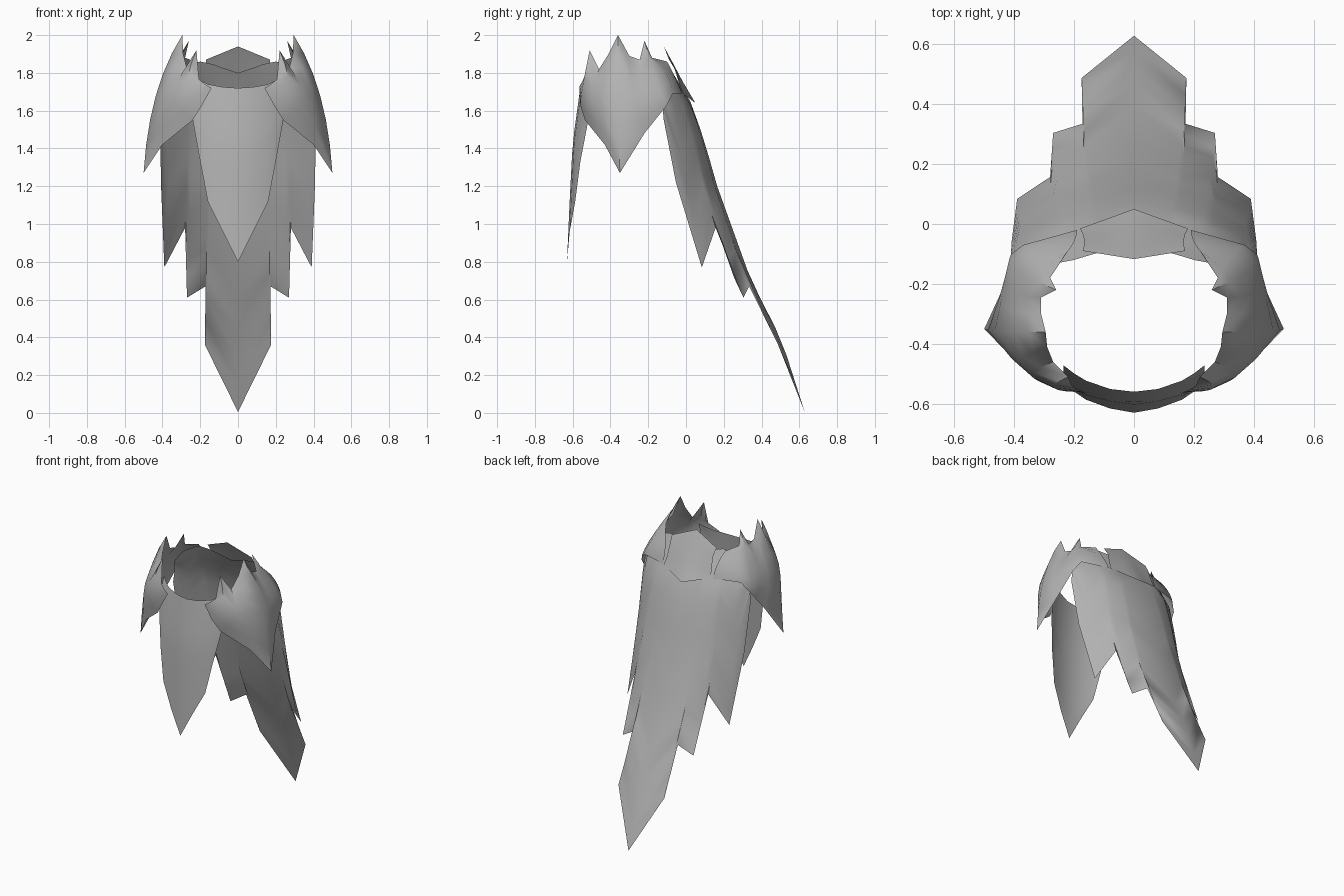
import bpy, bmesh, math
from mathutils import Vector

if "Cube" in bpy.data.objects:
    bpy.data.objects.remove(bpy.data.objects["Cube"])

cloth = bpy.data.materials.new("grey_cloth")
cloth.diffuse_color = (0.45, 0.45, 0.45, 1)
cloth.use_nodes = True
cloth.node_tree.nodes["Principled BSDF"].inputs["Base Color"].default_value = cloth.diffuse_color


def curve(pts, v):
    """Piecewise linear lookup through (z, y) pairs with rising z."""
    for (a, p), (b, q) in zip(pts, pts[1:]):
        if v <= b:
            break
    return p + (q - p) * (v - a) / (b - a)


def sheet(name, columns):
    """Skin a grid of columns on the +x side, mirror it and shade it smooth."""
    bm = bmesh.new()
    grid = [[bm.verts.new(p) for p in col] for col in columns]
    for a, b in zip(grid, grid[1:]):
        for i in range(len(a) - 1):
            bm.faces.new((a[i], a[i + 1], b[i + 1], b[i]))
    bm.normal_update()
    out = sum(f.normal.dot(f.calc_center_median() - Vector((0, -0.3, 1.2)))
              * f.calc_area() for f in bm.faces)
    if out < 0:
        bmesh.ops.reverse_faces(bm, faces=bm.faces[:])
    me = bpy.data.meshes.new(name)
    bm.to_mesh(me)
    bm.free()
    me.materials.append(cloth)
    ob = bpy.data.objects.new(name, me)
    bpy.context.collection.objects.link(ob)
    mod = ob.modifiers.new("mirror", 'MIRROR')
    mod.use_clip = True
    bpy.ops.object.select_all(action='DESELECT')
    ob.select_set(True)
    bpy.context.view_layer.objects.active = ob
    bpy.ops.object.shade_smooth_by_angle(angle=math.radians(50))
    return ob


def drape(top, hem, rows, ease, depth):
    """Columns from top (x, z) to hem (x, z), with y given by depth(x, z)."""
    cols = []
    for (x0, z0), (x1, z1) in zip(top, hem):
        col = []
        for i in range(rows + 1):
            t = i / rows
            x, z = x0 + (x1 - x0) * t ** ease, z0 + (z1 - z0) * t
            col.append((x, depth(x, z), z))
        cols.append(col)
    return cols


# Back cape with stepped, pointed hem
cape_line = [(0, .63), (.39, .505), (.7, .345), (1.2, .165), (1.43, .10),
             (1.64, .03), (1.7, -.015), (1.8, -.07), (1.9, -.12)]


def cape_depth(x, z):
    fullness = min(1, 1 - (z - .77) * .45)
    return curve(cape_line, z) - 3 * x ** 2.7 * fullness


cape_top = [(0, 1.80), (.09, 1.83), (.13, 1.845), (.20, 1.86),
            (.24, 1.85), (.31, 1.81), (.34, 1.78), (.36, 1.75)]
cape_hem = [(0, .005), (.175, .36), (.172, .67), (.27, .61),
            (.28, .98), (.39, .77), (.408, 1.22), (.412, 1.56)]
sheet("back_cape", drape(cape_top, cape_hem, 12, .55, cape_depth))

# Front panel tapering to a point
panel_line = [(.8, -.63), (1.1, -.617), (1.43, -.60), (1.72, -.56), (1.8, -.53)]
panel_top = [(0, 1.72), (.08, 1.725), (.16, 1.74), (.20, 1.76), (.235, 1.785)]
panel_hem = [(0, .8), (.08, .96), (.16, 1.12), (.20, 1.33), (.24, 1.55)]
sheet("front_panel", drape(panel_top, panel_hem, 8, 1,
                           lambda x, z: curve(panel_line, z) + 1.15 * x * x))

# Raised collar at the back of the neck
collar_rows = [(1.94, 1.87, -.117, -.09, .17), (1.85, 1.82, -.068, -.06, .165),
               (1.75, 1.74, -.015, -.035, .17), (1.64, 1.69, .05, -.015, .18)]
sheet("collar", [[(t * w, yc + (ye - yc) * t, zc + (ze - zc) * t)
                  for zc, ze, yc, ye, w in collar_rows] for t in (0, .35, .7, 1)])

# Shoulder mantles: neck edge with spikes, middle, and pointed hem
mantle = [
    ((.22, -.53, 1.78), (.18, -.555, 1.745), (.14, -.565, 1.72)),
    ((.22, -.51, 1.92), (.265, -.547, 1.73), (.19, -.56, 1.63)),
    ((.27, -.46, 1.82), (.34, -.51, 1.68), (.24, -.535, 1.55)),
    ((.29, -.41, 1.90), (.395, -.45, 1.68), (.40, -.43, 1.42)),
    ((.295, -.36, 2.0), (.435, -.36, 1.68), (.50, -.35, 1.27)),
    ((.31, -.30, 1.89), (.43, -.28, 1.68), (.44, -.22, 1.48)),
    ((.31, -.245, 1.87), (.415, -.22, 1.70), (.42, -.14, 1.58)),
    ((.26, -.22, 1.97), (.39, -.15, 1.74), (.41, -.10, 1.63)),
    ((.28, -.18, 1.88), (.33, -.10, 1.79), (.37, -.07, 1.69)),
    ((.23, -.10, 1.86), (.20, -.06, 1.78), (.19, -.02, 1.69)),
]


def arc(a, b, c, n=6):
    """Parabola through three points."""
    a, b, c = map(Vector, (a, b, c))
    ts = [i / n for i in range(n + 1)]
    return [a * (1 - t) * (1 - 2 * t) + b * 4 * t * (1 - t) + c * t * (2 * t - 1)
            for t in ts]


sheet("shoulder_mantles", [arc(*col) for col in mantle])
